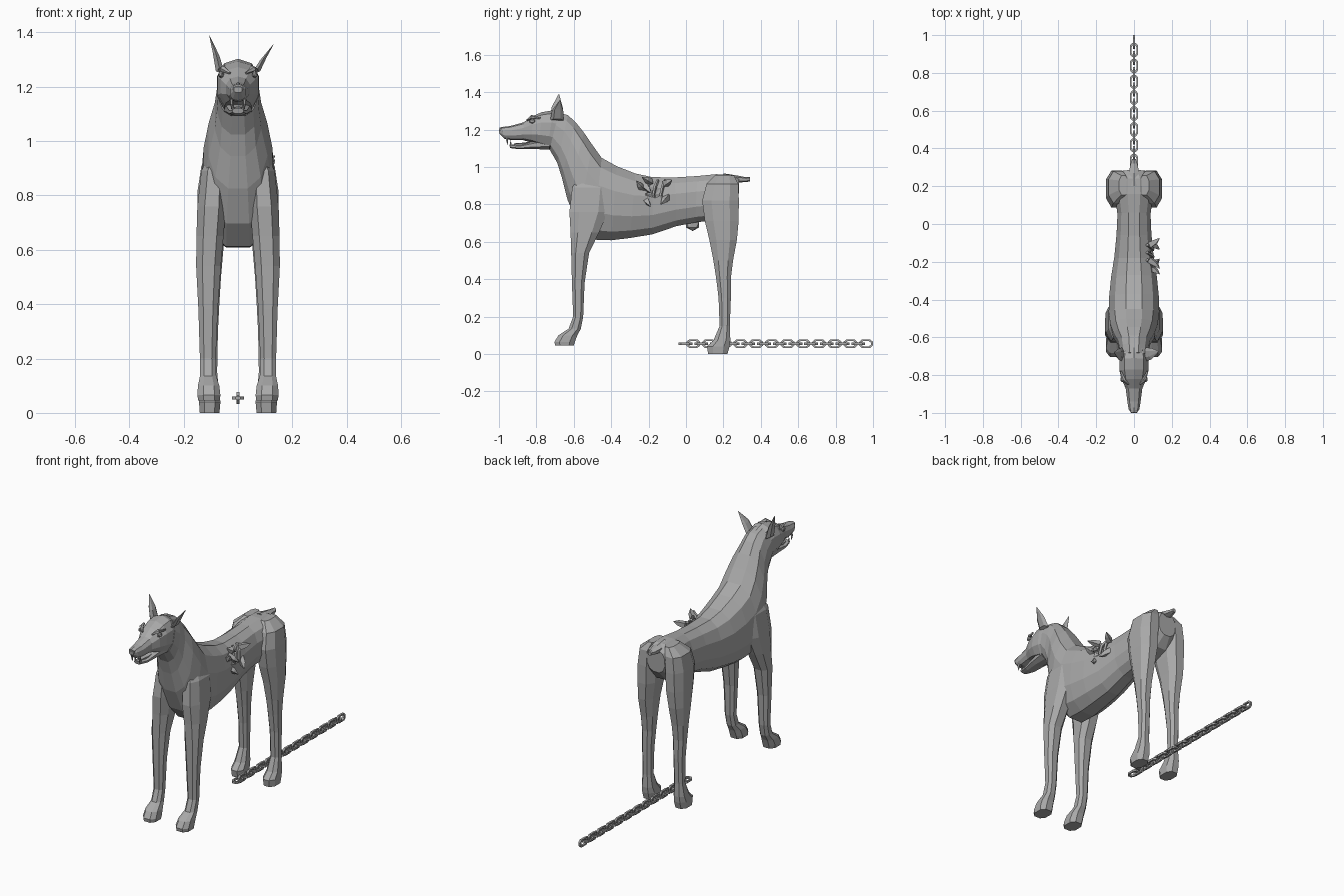
import bpy, bmesh, math
from mathutils import Vector as V

cube = bpy.data.objects.get("Cube")
if cube:
    bpy.data.objects.remove(cube, do_unlink=True)

grey = bpy.data.materials.new("plain grey")
grey.use_nodes = True
grey.diffuse_color = (0.4, 0.4, 0.4, 1)
grey.node_tree.nodes["Principled BSDF"].inputs["Base Color"].default_value = (0.4, 0.4, 0.4, 1)


def finish(name, bm):
    bmesh.ops.recalc_face_normals(bm, faces=bm.faces)
    mesh = bpy.data.meshes.new(name)
    bm.to_mesh(mesh)
    bm.free()
    mesh.materials.append(grey)
    obj = bpy.data.objects.new(name, mesh)
    bpy.context.collection.objects.link(obj)
    return obj


def loft(name, rings, n=8, power=1.0, closed=False):
    """Skin rings given as (centre, u axis, v axis)."""
    bm = bmesh.new()

    def soft(t):
        return math.copysign(abs(t) ** power, t)

    loops = []
    for c, u, v in rings:
        loop = []
        for i in range(n):
            a = 2 * math.pi * (i + 0.5) / n
            loop.append(bm.verts.new(V(c) + V(u) * soft(math.cos(a)) + V(v) * soft(math.sin(a))))
        loops.append(loop)
    pairs = list(zip(loops, loops[1:]))
    if closed:
        pairs.append((loops[-1], loops[0]))
    else:
        bm.faces.new(loops[0])
        bm.faces.new(loops[-1])
    for p, q in pairs:
        for i in range(n):
            j = (i + 1) % n
            bm.faces.new((p[i], p[j], q[j], q[i]))
    return finish(name, bm)


def spine(name, sections, n=12, power=0.85):
    """Loft along the middle from (top y, top z, bottom y, bottom z, half width)."""
    rings = []
    for ty, tz, by, bz, w in sections:
        top, bottom = V((0, ty, tz)), V((0, by, bz))
        rings.append(((top + bottom) / 2, (w, 0, 0), (top - bottom) / 2))
    return loft(name, rings, n, power)


def leg(name, side, sections):
    """Upright loft from (z, front y, back y, inner x, outer x)."""
    rings = [((side * (xi + xo) / 2, (y0 + y1) / 2, z), ((xo - xi) / 2, 0, 0), (0, (y1 - y0) / 2, 0))
             for z, y0, y1, xi, xo in sections]
    return loft(name, rings, 8, 0.8)


def spike(name, points, radii, n=5):
    """Tapered bar along a path of points."""
    rings = []
    for i, p in enumerate(points):
        d = V(points[min(i + 1, len(points) - 1)]) - V(points[max(i - 1, 0)])
        u = d.cross(V((0.3, 1, 0.2))).normalized()
        v = d.cross(u).normalized()
        rings.append((p, u * radii[i], v * radii[i]))
    return loft(name, rings, n)


def ball(name, centre, size, detail=2):
    bm = bmesh.new()
    bmesh.ops.create_icosphere(bm, subdivisions=detail, radius=1)
    bmesh.ops.scale(bm, vec=size, verts=bm.verts)
    bmesh.ops.translate(bm, vec=centre, verts=bm.verts)
    return finish(name, bm)


# Body and neck
torso = spine("torso_and_neck", [
    (.285, .94, .28, .80, .06), (.24, .962, .23, .74, .10), (.16, .965, .14, .71, .105),
    (.06, .955, .05, .70, .09), (-.06, .948, -.05, .68, .095), (-.18, .95, -.18, .635, .108),
    (-.27, .97, -.3, .615, .125), (-.37, 1.01, -.4, .602, .135), (-.45, 1.055, -.5, .605, .137),
    (-.5, 1.125, -.58, .69, .13), (-.545, 1.19, -.635, .82, .112), (-.59, 1.245, -.665, .94, .088),
    (-.63, 1.28, -.69, 1.02, .08), (-.68, 1.295, -.73, 1.09, .076)])

# Torn hole in the left flank
cutter = ball("hole_cutter", (.125, -.165, .875), (.05, .07, .055), 1)
cutter.hide_render = True
cut = torso.modifiers.new("hole", "BOOLEAN")
cut.operation = "DIFFERENCE"
cut.object = cutter
cut.solver = "EXACT"
bpy.context.view_layer.objects.active = torso
bpy.ops.object.modifier_apply(modifier="hole")
bpy.data.objects.remove(cutter, do_unlink=True)

# Exposed ribs and torn skin around the hole
for k, y in enumerate((-.205, -.165, -.125)):
    spike(f"rib_{k}", [(.07, y + .015, .93), (.095, y, .895), (.1, y - .01, .85), (.085, y + .01, .80)],
          (.008, .01, .009, .006))
for k, (y, z, ty, tz) in enumerate(((-.23, .88, -.265, .925), (-.22, .83, -.19, .79),
                                    (-.10, .84, -.135, .80), (-.11, .91, -.075, .93),
                                    (-.19, .92, -.235, .945), (-.22, .90, -.185, .86))):
    spike(f"torn_skin_{k}", [(.085, y, z), (.115, (y + ty) / 2, (z + tz) / 2), (.135, ty, tz)],
          (.022, .016, .002), 4)

# Skull with upper muzzle, and open lower jaw
spine("head", [
    (-.655, 1.285, -.70, 1.09, .07), (-.71, 1.303, -.74, 1.10, .08), (-.77, 1.293, -.785, 1.115, .079),
    (-.82, 1.272, -.825, 1.13, .068), (-.87, 1.238, -.87, 1.143, .046), (-.94, 1.219, -.93, 1.143, .037),
    (-.985, 1.213, -.97, 1.15, .03), (-1, 1.2, -.998, 1.178, .016)], 10)
spine("lower_jaw", [
    (-.73, 1.16, -.73, 1.09, .055), (-.82, 1.137, -.82, 1.095, .044),
    (-.89, 1.118, -.89, 1.094, .034), (-.945, 1.122, -.94, 1.1, .022)], 8)
spine("tongue", [(-.8, 1.14, -.8, 1.115, .028), (-.87, 1.13, -.87, 1.113, .024),
                 (-.92, 1.126, -.92, 1.116, .012)], 6)
spine("nose", [(-.972, 1.216, -.972, 1.18, .022), (-.998, 1.21, -.996, 1.183, .02)], 6)

FRONT = [(.99, -.55, -.42, .05, .085), (.89, -.615, -.40, .04, .138), (.76, -.63, -.41, .04, .153),
         (.65, -.622, -.46, .05, .156), (.54, -.617, -.515, .06, .157), (.38, -.612, -.54, .072, .148),
         (.2, -.605, -.548, .08, .142), (.135, -.63, -.56, .078, .142), (.1, -.685, -.578, .066, .15),
         (.065, -.707, -.59, .062, .152), (.045, -.703, -.597, .065, .149)]
HIND = [(.955, .15, .26, .03, .08), (.91, .105, .285, .03, .138), (.82, .08, .289, .03, .152),
        (.71, .095, .287, .035, .152), (.61, .12, .277, .05, .15), (.5, .143, .255, .06, .142),
        (.41, .158, .243, .066, .137), (.3, .172, .242, .072, .133), (.15, .178, .236, .075, .132),
        (.075, .145, .24, .067, .142), (.04, .108, .237, .062, .146), (0, .115, .225, .066, .143)]

for side, tag in ((1, "left"), (-1, "right")):
    # Legs with paws
    leg(f"{tag}_front_leg", side, FRONT)
    leg(f"{tag}_hind_leg", side, HIND)
    # Eyes under a brow ridge
    ball(f"{tag}_eye", (side * .062, -.822, 1.245), (.012, .017, .014), 1)
    spike(f"{tag}_brow", [(side * .03, -.85, 1.25), (side * .055, -.825, 1.266), (side * .07, -.78, 1.262)],
          (.005, .012, .006))
    # Fangs
    spike(f"{tag}_upper_fang", [(side * .024, -.957, 1.155), (side * .024, -.955, 1.118)], (.008, .001))
    spike(f"{tag}_lower_fang", [(side * .018, -.935, 1.112), (side * .018, -.938, 1.145)], (.006, .001))
    # Ears, the left one tipped outwards
    tip = V((.13, -.675, 1.355)) if side > 0 else V((-.105, -.68, 1.388))
    base = V((side * .064, -.69, 1.25))
    mid = base.lerp(tip, .5) + V((-side * .004, -.004, 0))
    loft(f"{tag}_ear", [(base, (.02, 0, side * .008), (0, .036, 0)),
                        (mid, (.014, 0, side * .006), (0, .03, 0)),
                        (tip, (.001, 0, 0), (0, .002, 0))], 6)

# Docked tail and underside
spine("tail", [(.2, .966, .2, .90, .045), (.27, .955, .27, .915, .032),
               (.32, .945, .32, .92, .02), (.343, .946, .343, .922, .011)], 6)
ball("belly_bulge", (0, .035, .69), (.025, .04, .032), 1)

# Chain of alternating upright and flat links
LENGTH, WIDTH, WIRE = .037 - .006, .018, .0085
for k in range(24):
    centre = V((0, .963 - .042 * k, .055))
    across = V((0, 0, 1)) if k % 2 == 0 else V((1, 0, 0))
    normal = across.cross(V((0, 1, 0)))
    rings = []
    for sy, sa in ((1, .45), (.6, 1), (-.6, 1), (-1, .45), (-1, -.45), (-.6, -1), (.6, -1), (1, -.45)):
        p = V((0, sy * LENGTH, 0)) + across * (sa * WIDTH)
        rings.append((centre + p, p.normalized() * WIRE, normal * WIRE))
    loft(f"chain_link_{k}", rings, 4, closed=True)
